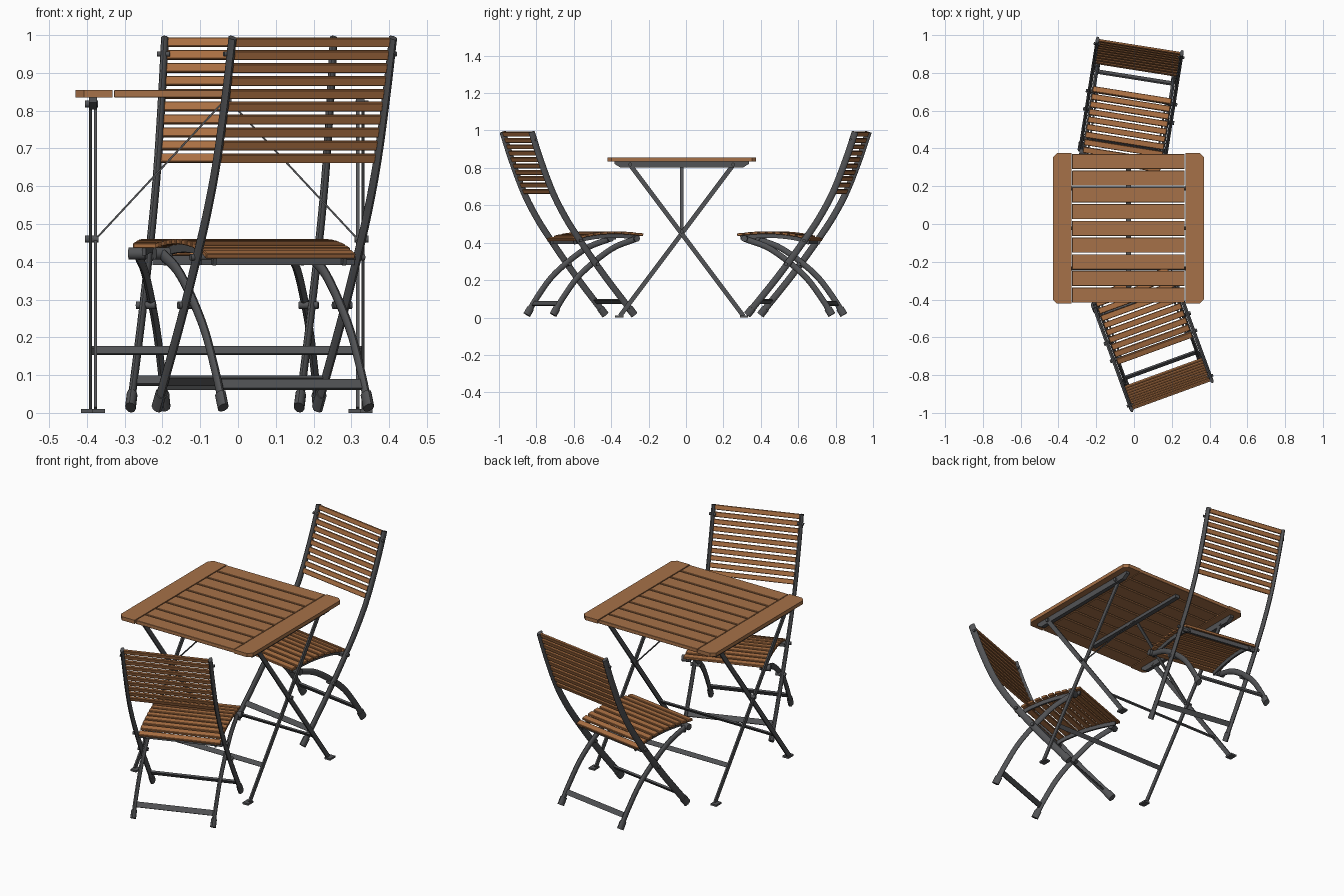
import bpy, bmesh, math
from mathutils import Matrix, Vector

cube = bpy.data.objects.get("Cube")
if cube:
    bpy.data.objects.remove(cube, do_unlink=True)


def material(name, color):
    m = bpy.data.materials.new(name)
    m.use_nodes = True
    m.diffuse_color = color
    m.node_tree.nodes["Principled BSDF"].inputs["Base Color"].default_value = color
    return m


TABLE_WOOD = material("table wood", (0.38, 0.165, 0.065, 1))
CHAIR_WOOD = material("chair wood", (0.40, 0.16, 0.055, 1))
METAL = material("grey metal", (0.085, 0.087, 0.092, 1))
IDENTITY = Matrix()


def finish(bm, name, mat, place, smooth=False, bevel=0):
    bmesh.ops.recalc_face_normals(bm, faces=bm.faces)
    mesh = bpy.data.meshes.new(name)
    bm.to_mesh(mesh)
    bm.free()
    mesh.materials.append(mat)
    ob = bpy.data.objects.new(name, mesh)
    bpy.context.collection.objects.link(ob)
    ob.matrix_world = place
    if bevel:
        mod = ob.modifiers.new("soft edges", "BEVEL")
        mod.width, mod.segments = bevel, 1
    if smooth:
        bpy.ops.object.select_all(action="DESELECT")
        ob.select_set(True)
        bpy.context.view_layer.objects.active = ob
        bpy.ops.object.shade_smooth_by_angle(angle=math.radians(50))
    return ob


def box(name, center, size, mat, place=IDENTITY, tilt=0.0, bevel=0):
    bm = bmesh.new()
    m = Matrix.Translation(center) @ Matrix.Rotation(tilt, 4, "X") @ Matrix.Diagonal((*size, 1))
    bmesh.ops.create_cube(bm, size=1, matrix=m)
    return finish(bm, name, mat, place, bevel=bevel)


def prism(name, points, offset, mat, place=IDENTITY):
    # flat outline pushed along an offset
    bm = bmesh.new()
    face = bm.faces.new([bm.verts.new(p) for p in points])
    ext = bmesh.ops.extrude_face_region(bm, geom=[face])
    moved = [g for g in ext["geom"] if isinstance(g, bmesh.types.BMVert)]
    bmesh.ops.translate(bm, verts=moved, vec=offset)
    return finish(bm, name, mat, place)


def pin(name, center, radius, length, place=IDENTITY):
    bm = bmesh.new()
    m = Matrix.Translation(center) @ Matrix.Rotation(math.pi / 2, 4, "Y")
    bmesh.ops.create_cone(bm, cap_ends=True, segments=10, radius1=radius, radius2=radius,
                          depth=length, matrix=m)
    return finish(bm, name, METAL, place, smooth=True)


def spline(pts, steps=5):
    # smooth curve through a few (y, z) points
    p = [Vector(q) for q in pts]
    p = [2 * p[0] - p[1]] + p + [2 * p[-1] - p[-2]]
    out = []
    for i in range(1, len(p) - 2):
        a, b, c, d = p[i - 1:i + 3]
        for k in range(steps):
            t = k / steps
            out.append(0.5 * (2 * b + (c - a) * t + (2 * a - 5 * b + 4 * c - d) * t * t
                              + (3 * b - a - 3 * c + d) * t ** 3))
    return out + [p[-2]]


def tangent(path, i):
    return (path[min(i + 1, len(path) - 1)] - path[max(i - 1, 0)]).normalized()


def sweep(name, path, x, half_w, half_d, mat, place, sides=10):
    # oval (or four-sided) section along a path in the yz plane
    bm = bmesh.new()
    rings = []
    for i, p in enumerate(path):
        t = tangent(path, i)
        ring = []
        for k in range(sides):
            a = math.tau * (k + 0.5) / sides
            s = math.sqrt(2) if sides == 4 else 1
            d = half_d * s * math.sin(a)
            ring.append(bm.verts.new((x + half_w * s * math.cos(a), p.x - t.y * d, p.y + t.x * d)))
        rings.append(ring)
    for r, q in zip(rings, rings[1:]):
        for k in range(sides):
            j = (k + 1) % sides
            bm.faces.new((r[k], r[j], q[j], q[k]))
    bm.faces.new(rings[0])
    bm.faces.new(rings[-1])
    return finish(bm, name, mat, place, smooth=True)


def at(path, axis, value):
    # point and tangent where the path reaches a value on one axis
    for i in range(len(path) - 1):
        a, b = path[i], path[i + 1]
        lo, hi = sorted((a[axis], b[axis]))
        if lo <= value <= hi and hi > lo:
            return a.lerp(b, (value - a[axis]) / (b[axis] - a[axis])), (b - a).normalized()
    return path[-1], tangent(path, len(path) - 1)


BACK_RAIL = spline([(0, 0.993), (0.052, 0.84), (0.12, 0.67), (0.19, 0.54), (0.27, 0.42),
                    (0.41, 0.23), (0.585, 0.014)])
FRONT_LEG = spline([(0.60, 0.42), (0.46, 0.365), (0.29, 0.235), (0.19, 0.11), (0.13, 0.014)])
SEAT_CURVE = spline([(0.24, 0.412), (0.32, 0.438), (0.43, 0.452), (0.54, 0.452), (0.65, 0.442)])


def chair(label, place):
    for side, x in (("left", 0.226), ("right", -0.226)):
        s = math.copysign(1, x)
        inner = x - s * 0.021
        sweep(f"{label}_{side}_back_rail", BACK_RAIL, x, 0.010, 0.018, METAL, place)
        sweep(f"{label}_{side}_front_leg", FRONT_LEG, inner, 0.010, 0.016, METAL, place)
        # foot caps
        for kind, path, fx in (("back", BACK_RAIL, x), ("front", FRONT_LEG, inner)):
            top = at(path, 1, 0.05)[0]
            sweep(f"{label}_{side}_{kind}_foot", [top, path[-1]], fx, 0.014, 0.021, METAL, place)
        # seat bearer and pivots
        bearer = [p - Vector((0, 0.017)) for p in SEAT_CURVE[1:-1]]
        sweep(f"{label}_{side}_seat_bearer", bearer, s * 0.183, 0.005, 0.011, METAL, place, 4)
        pin(f"{label}_{side}_leg_pivot", (x - s * 0.008, 0.372, 0.285), 0.010, 0.052, place)
        pin(f"{label}_{side}_seat_pivot", (s * 0.205, 0.60, 0.422), 0.017, 0.045, place)
        pin(f"{label}_{side}_rear_pivot", (s * 0.215, 0.275, 0.412), 0.009, 0.06, place)
        pin(f"{label}_{side}_back_bolt", (x, 0.022, 0.95), 0.007, 0.034, place)
    # cross bars
    for name, path, z, w in (("back", BACK_RAIL, 0.085, 0.44), ("front", FRONT_LEG, 0.075, 0.40)):
        p, t = at(path, 1, z)
        box(f"{label}_{name}_stretcher", (0, p.x, p.y), (w, 0.010, 0.028), METAL, place,
            math.atan2(t.y, t.x) + math.pi / 2)
    box(f"{label}_seat_cross_bar", (0, 0.275, 0.404), (0.43, 0.012, 0.024), METAL, place)
    # back slats
    for i in range(10):
        p, t = at(BACK_RAIL, 1, 0.981 - 0.0341 * i)
        box(f"{label}_back_slat_{i + 1}", (0, p.x, p.y), (0.436, 0.012, 0.025), CHAIR_WOOD, place,
            math.atan2(t.y, t.x) + math.pi / 2, 0.002)
    # seat slats
    for i in range(10):
        p, t = at(SEAT_CURVE, 0, 0.262 + 0.0405 * i)
        box(f"{label}_seat_slat_{i + 1}", (0, p.x, p.y), (0.42, 0.031, 0.014), CHAIR_WOOD, place,
            math.atan2(t.y, t.x), 0.002)


def placed(x, y, degrees):
    return Matrix.Translation((x, y, 0)) @ Matrix.Rotation(math.radians(degrees), 4, "Z")


chair("front_chair", placed(0.198, -0.903, 20))
chair("rear_chair", placed(0.03, 0.94, 171))

# table, built around its own centre
TABLE = Matrix.Translation((-0.03, -0.023, 0))
HX, HY, TOP, THICK = 0.40, 0.398, 0.855, 0.02
for i in range(9):
    pitch = 2 * HY / 9
    box(f"table_slat_{i + 1}", (0, -HY + pitch * (i + 0.5), TOP - THICK / 2),
        (0.596, pitch - 0.009, THICK), TABLE_WOOD, TABLE, bevel=0.0015)

for side, s in (("left", 1), ("right", -1)):
    # end board with clipped corners
    c, inside = 0.022, 0.302
    outline = [(inside, -HY), (HX - c, -HY), (HX, c - HY), (HX, HY - c), (HX - c, HY), (inside, HY)]
    prism(f"table_{side}_end_board", [(s * x, y, TOP - THICK) for x, y in outline],
          (0, 0, THICK), TABLE_WOOD, TABLE)
    # tapered rail below the top
    rail = [(-0.36, 0.835), (-0.36, 0.822), (-0.33, 0.803), (0.33, 0.803), (0.36, 0.822), (0.36, 0.835)]
    prism(f"table_{side}_rail", [(s * 0.343, y, z) for y, z in rail], (s * 0.022, 0, 0), METAL, TABLE)
    # crossed legs
    for kind, d, x in (("outer", 1, 0.361), ("inner", -1, 0.347)):
        line = [Vector((-d * 0.275, 0.815)), Vector((d * 0.33, 0.008))]
        sweep(f"table_{side}_{kind}_leg", line, s * x, 0.004, 0.012, METAL, TABLE, 4)
        box(f"table_{side}_{kind}_foot", (s * (x + d * 0.008), d * 0.333, 0.005),
            (0.034, 0.045, 0.010), METAL, TABLE)
        pin(f"table_{side}_{kind}_top_bolt", (s * 0.358, -d * 0.275, 0.818), 0.010, 0.034, TABLE)
    pin(f"table_{side}_leg_pivot", (s * 0.357, 0, 0.46), 0.010, 0.036, TABLE)
    # diagonal brace up to the centre rail
    foot, head, w = Vector((s * 0.342, 0, 0.465)), Vector((s * 0.01, 0, 0.822)), 0.0025
    n = Vector((head.z - foot.z, 0, foot.x - head.x)).normalized() * w
    depth = Vector((0, 0.009, 0))
    prism(f"table_{side}_brace", [p - depth for p in (foot - n, foot + n, head + n, head - n)],
          depth * 2, METAL, TABLE)

box("table_centre_rail", (0, 0, 0.826), (0.026, 0.68, 0.018), METAL, TABLE)
for kind, y, w in (("rear", 0.212, 0.72), ("front", -0.212, 0.69)):
    box(f"table_{kind}_stretcher", (0, y, 0.165), (w, 0.008, 0.024), METAL, TABLE,
        math.copysign(0.64, y))
